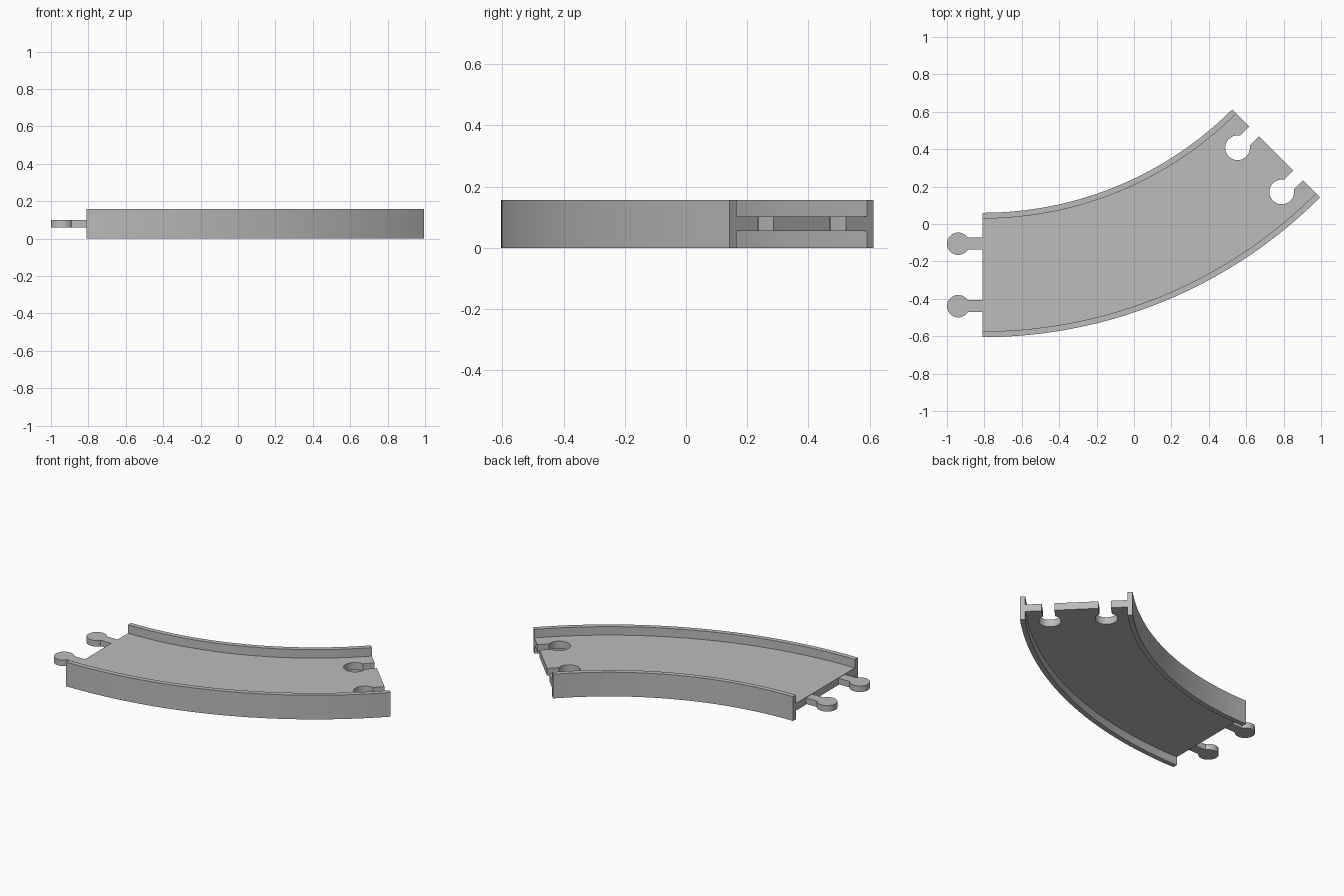
import bpy, bmesh
from math import sin, cos, pi, asin
from mathutils import Vector

cube = bpy.data.objects.get("Cube")
if cube:
    bpy.data.objects.remove(cube)

CENTRE = Vector((-0.81, 1.948))     # centre of the bend
R_IN, R_OUT, WALL = 1.888, 2.553, 0.031
SWEEP, STEPS = pi / 4, 40
HEIGHT, DECK_LOW, DECK_HIGH = 0.157, 0.055, 0.102
LANES = [(R_IN + R_OUT) / 2 + s * 0.167 for s in (-1, 1)]

grey = bpy.data.materials.new("plain grey")
grey.use_nodes = True
colour = (0.5, 0.5, 0.5, 1)
grey.diffuse_color = colour
grey.node_tree.nodes["Principled BSDF"].inputs["Base Color"].default_value = colour


def bend(radius, angle, along=0):
    """Point on the bend, moved along the track direction."""
    return (CENTRE + radius * Vector((sin(angle), -cos(angle)))
            + along * Vector((cos(angle), sin(angle))))


def arc(radius):
    return [bend(radius, SWEEP * i / STEPS) for i in range(STEPS + 1)]


def keyhole(lane, angle, reach, radius, half_neck, steps=32):
    """Neck and round head reaching back from a track end, inner side first."""
    a = asin(half_neck / radius)
    pts = [bend(lane - half_neck, angle)]
    for i in range(steps + 1):
        t = a + (2 * pi - 2 * a) * i / steps
        pts.append(bend(lane - radius * sin(t), angle, -reach + radius * cos(t)))
    return pts + [bend(lane + half_neck, angle)]


def slab(name, outline, low, high):
    """Extrude a flat outline between two heights."""
    bm = bmesh.new()
    face = bm.faces.new([bm.verts.new((p.x, p.y, low)) for p in outline])
    up = bmesh.ops.extrude_face_region(bm, geom=[face])["geom"]
    bmesh.ops.translate(bm, vec=(0, 0, high - low),
                        verts=[v for v in up if isinstance(v, bmesh.types.BMVert)])
    bmesh.ops.recalc_face_normals(bm, faces=bm.faces)
    mesh = bpy.data.meshes.new(name)
    bm.to_mesh(mesh)
    bm.free()
    mesh.materials.append(grey)
    obj = bpy.data.objects.new(name, mesh)
    bpy.context.collection.objects.link(obj)
    bpy.ops.object.select_all(action="DESELECT")
    obj.select_set(True)
    bpy.context.view_layer.objects.active = obj
    bpy.ops.object.shade_smooth_by_angle(angle=pi / 6)


# Side walls
slab("inner_wall", arc(R_IN) + arc(R_IN + WALL)[::-1], 0, HEIGHT)
slab("outer_wall", arc(R_OUT - WALL) + arc(R_OUT)[::-1], 0, HEIGHT)

# Deck with two keyhole sockets in its far end
sockets = [p for lane in LANES for p in keyhole(lane, SWEEP, 0.125, 0.066, 0.037)]
slab("deck", arc(R_IN + WALL) + sockets + arc(R_OUT - WALL)[::-1],
     DECK_LOW, DECK_HIGH)

# Connector pegs on the near end
for name, lane in zip(("inner_peg", "outer_peg"), LANES):
    slab(name, keyhole(lane, 0, 0.13, 0.06, 0.032), 0.06, 0.099)
